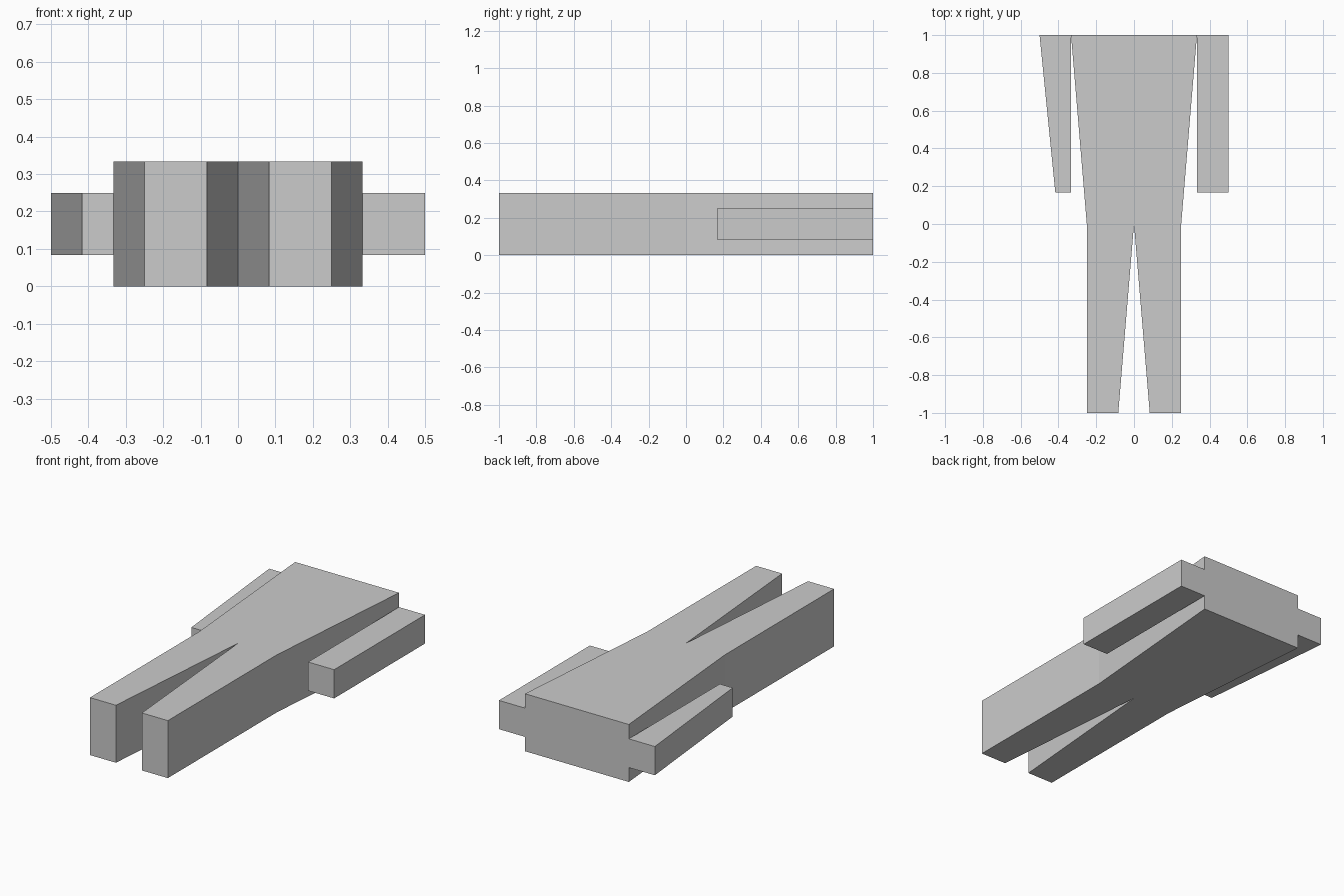
import bpy
import bmesh

cube = bpy.data.objects.get("Cube")
if cube:
    bpy.data.objects.remove(cube, do_unlink=True)

# Single plain grey
grey = bpy.data.materials.new("light grey")
grey.use_nodes = True
colour = (0.6, 0.6, 0.6, 1.0)
grey.diffuse_color = colour
grey.node_tree.nodes["Principled BSDF"].inputs["Base Color"].default_value = colour


def extrude_outline(name, outline, z0, z1):
    """Raise a counter-clockwise flat outline from z0 to z1."""
    bm = bmesh.new()
    face = bm.faces.new([bm.verts.new((x, y, z0)) for x, y in outline])
    ret = bmesh.ops.extrude_face_region(bm, geom=[face], use_keep_orig=True)
    top = [v for v in ret["geom"] if isinstance(v, bmesh.types.BMVert)]
    bmesh.ops.translate(bm, verts=top, vec=(0, 0, z1 - z0))
    bmesh.ops.recalc_face_normals(bm, faces=bm.faces)
    mesh = bpy.data.meshes.new(name)
    bm.to_mesh(mesh)
    bm.free()
    mesh.materials.append(grey)
    obj = bpy.data.objects.new(name, mesh)
    bpy.context.collection.objects.link(obj)
    return obj


T = 1 / 3   # half shoulder width and body thickness
A = 1 / 12  # small step: leg gap, arm inset

# Body: tapered torso with two legs split by a narrow V
half = [(0, 0), (A, -1), (0.25, -1), (0.25, 0), (T, 1)]
mirrored = [(-x, y) for x, y in reversed(half[1:])]
extrude_outline("torso_and_legs", half + mirrored, 0, T)

# Arms: straight on the left, tapered towards the hand on the right
extrude_outline("left_arm", [(T, 2 * A), (0.5, 2 * A), (0.5, 1), (T, 1)], A, 0.25)
extrude_outline("right_arm", [(-5 * A, 2 * A), (-T, 2 * A), (-T, 1), (-0.5, 1)], A, 0.25)
